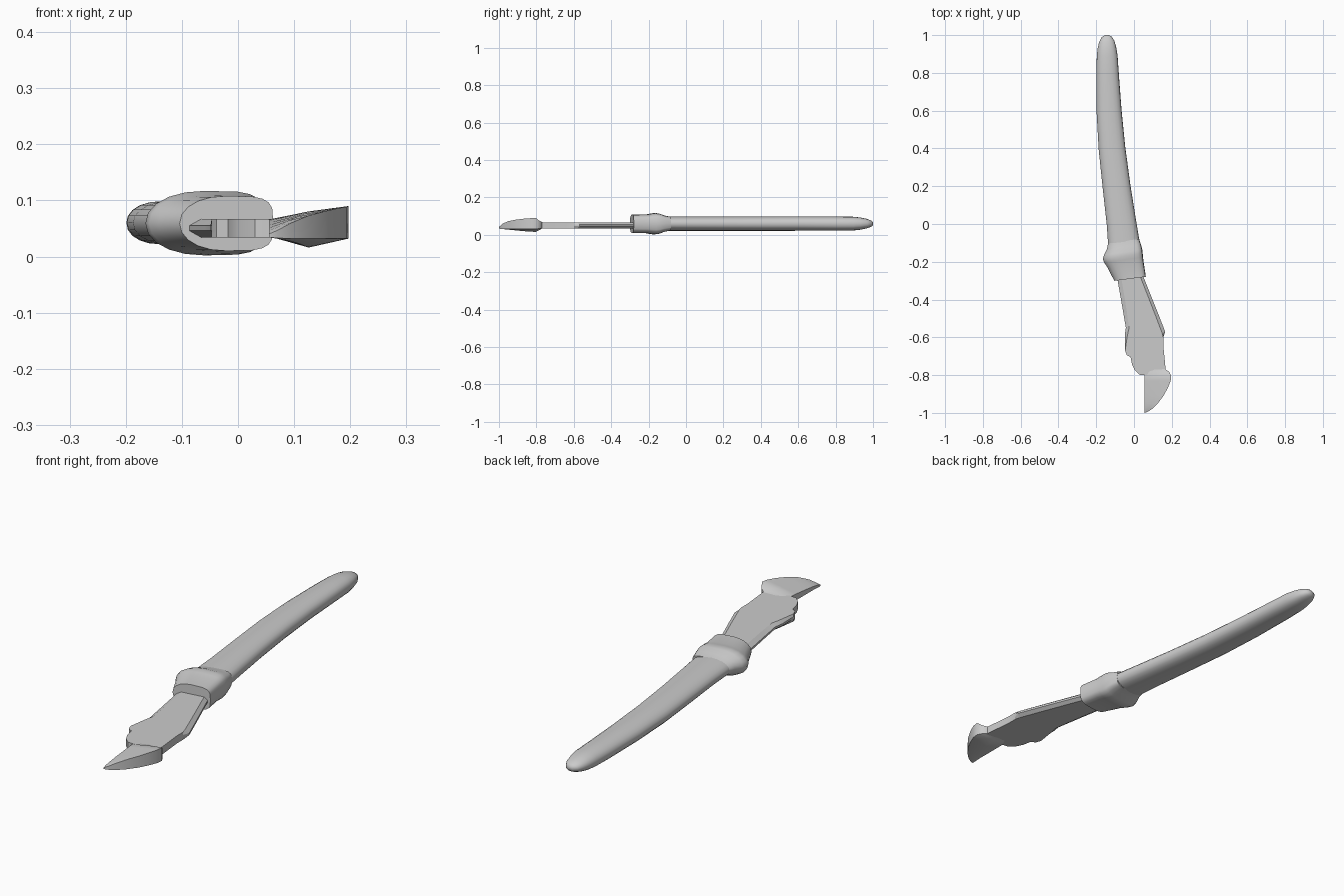
import bpy, bmesh, math

steel = bpy.data.materials.new("plain_grey")
steel.diffuse_color = (0.6, 0.6, 0.6, 1)


def make_object(name, rings, angle, closed=True):
    """Skin a series of equal-length point rings and cap both ends."""
    bm = bmesh.new()
    vs = [[bm.verts.new(p) for p in r] for r in rings]
    n = len(rings[0])
    for a, b in zip(vs, vs[1:]):
        for i in range(n):
            j = (i + 1) % n
            bm.faces.new((a[i], a[j], b[j], b[i]))
    bm.faces.new(vs[0][::-1])
    bm.faces.new(vs[-1])
    bmesh.ops.remove_doubles(bm, verts=bm.verts, dist=1e-5)
    bmesh.ops.recalc_face_normals(bm, faces=bm.faces)
    me = bpy.data.meshes.new(name)
    bm.to_mesh(me)
    bm.free()
    ob = bpy.data.objects.new(name, me)
    bpy.context.collection.objects.link(ob)
    me.materials.append(steel)
    bpy.ops.object.select_all(action='DESELECT')
    ob.select_set(True)
    bpy.context.view_layer.objects.active = ob
    bpy.ops.object.shade_smooth_by_angle(angle=math.radians(angle))
    return ob


def section(y, x0, x1, z0, z1, slant, blunt, n=20):
    """Oval cross-section, round on the left and blunter on the right."""
    cx, cz = (x0 + x1) / 2, (z0 + z1) / 2
    pts = []
    for k in range(n):
        a = 2 * math.pi * k / n
        c, s = math.cos(a), math.sin(a)
        e = blunt if c > 0 else 0.95
        x = (x1 - x0) / 2 * math.copysign(abs(c) ** e, c)
        z = (z1 - z0) / 2 * math.copysign(abs(s) ** e, s)
        pts.append((cx + x, y + slant * x, cz + z))
    return pts


# Handle: y, left, right, bottom, top
handle = [(1.0, -0.155, -0.135, 0.052, 0.068), (0.99, -0.172, -0.118, 0.043, 0.077),
          (0.965, -0.185, -0.103, 0.034, 0.086), (0.93, -0.193, -0.094, 0.027, 0.093),
          (0.89, -0.197, -0.087, 0.023, 0.097), (0.8, -0.199, -0.081, 0.022, 0.098),
          (0.6, -0.198, -0.066, 0.022, 0.099), (0.4, -0.187, -0.046, 0.021, 0.099),
          (0.2, -0.166, -0.019, 0.021, 0.099), (0.0, -0.144, 0.013, 0.021, 0.099),
          (-0.1, -0.137, 0.03, 0.021, 0.099), (-0.18, -0.13, 0.04, 0.021, 0.099)]
make_object("handle", [section(*r, 0.08, 0.85) for r in handle], 50)

# Collar with a raised ring, cut square at the mouth
collar = [(-0.09, -0.137, 0.027, 0.022, 0.098), (-0.12, -0.143, 0.037, 0.016, 0.104),
          (-0.15, -0.158, 0.044, 0.005, 0.115), (-0.17, -0.165, 0.046, 0.002, 0.117),
          (-0.19, -0.158, 0.048, 0.004, 0.114), (-0.215, -0.142, 0.051, 0.009, 0.109),
          (-0.29, -0.104, 0.063, 0.01, 0.108)]
make_object("collar", [section(*r, 0.13, 0.5) for r in collar], 50)

# Blade plate: outer outline with the inset used by the bevelled edges
plate = [((-0.09, -0.28), (-0.068, -0.28)), ((-0.06, -0.45), (-0.04, -0.45)),
         ((-0.043, -0.55), (-0.026, -0.55)), ((-0.049, -0.59), (-0.035, -0.59)),
         ((-0.047, -0.67),) * 2, ((-0.038, -0.695),) * 2, ((-0.018, -0.705),) * 2,
         ((-0.01, -0.745),) * 2, ((0.005, -0.775),) * 2, ((0.03, -0.798),) * 2,
         ((0.055, -0.8),) * 2, ((0.15, -0.8),) * 2, ((0.168, -0.775),) * 2,
         ((0.155, -0.64),) * 2, ((0.155, -0.6),) * 2, ((0.165, -0.57), (0.15, -0.58)),
         ((0.13, -0.48), (0.112, -0.48)), ((0.05, -0.28), (0.034, -0.28))]
levels = [(1, 0.034), (0, 0.046), (0, 0.055), (1, 0.067)]
make_object("blade_plate", [[(*p[i], z) for p in plate] for i, z in levels], 30)

# Flared tip: y, right edge, inner and outer height ranges, belly depth
tip = [(-0.765, 0.160, 0.036, 0.065, 0.036, 0.066, 0.036),
       (-0.782, 0.186, 0.036, 0.065, 0.033, 0.074, 0.027),
       (-0.803, 0.197, 0.036, 0.066, 0.032, 0.090, 0.016),
       (-0.83, 0.194, 0.036, 0.064, 0.032, 0.089, 0.017),
       (-0.87, 0.178, 0.036, 0.060, 0.032, 0.086, 0.020),
       (-0.91, 0.156, 0.036, 0.056, 0.032, 0.081, 0.024),
       (-0.95, 0.126, 0.036, 0.051, 0.032, 0.073, 0.028),
       (-0.98, 0.095, 0.035, 0.046, 0.032, 0.060, 0.031),
       (-0.995, 0.071, 0.034, 0.042, 0.033, 0.047, 0.033),
       (-1.0, 0.057, 0.034, 0.040, 0.034, 0.041, 0.034)]


def tip_section(y, xr, lb, lt, rb, rt, belly):
    xl = 0.055
    mid = xl + (xr - xl) * 0.5
    return [(xl, y, lb), (mid, y, belly), (xr, y, rb), (xr, y, rt),
            (mid, y, lt + (rt - lt) * 0.6), (xl, y, lt)]


make_object("blade_tip", [tip_section(*r) for r in tip], 40)
